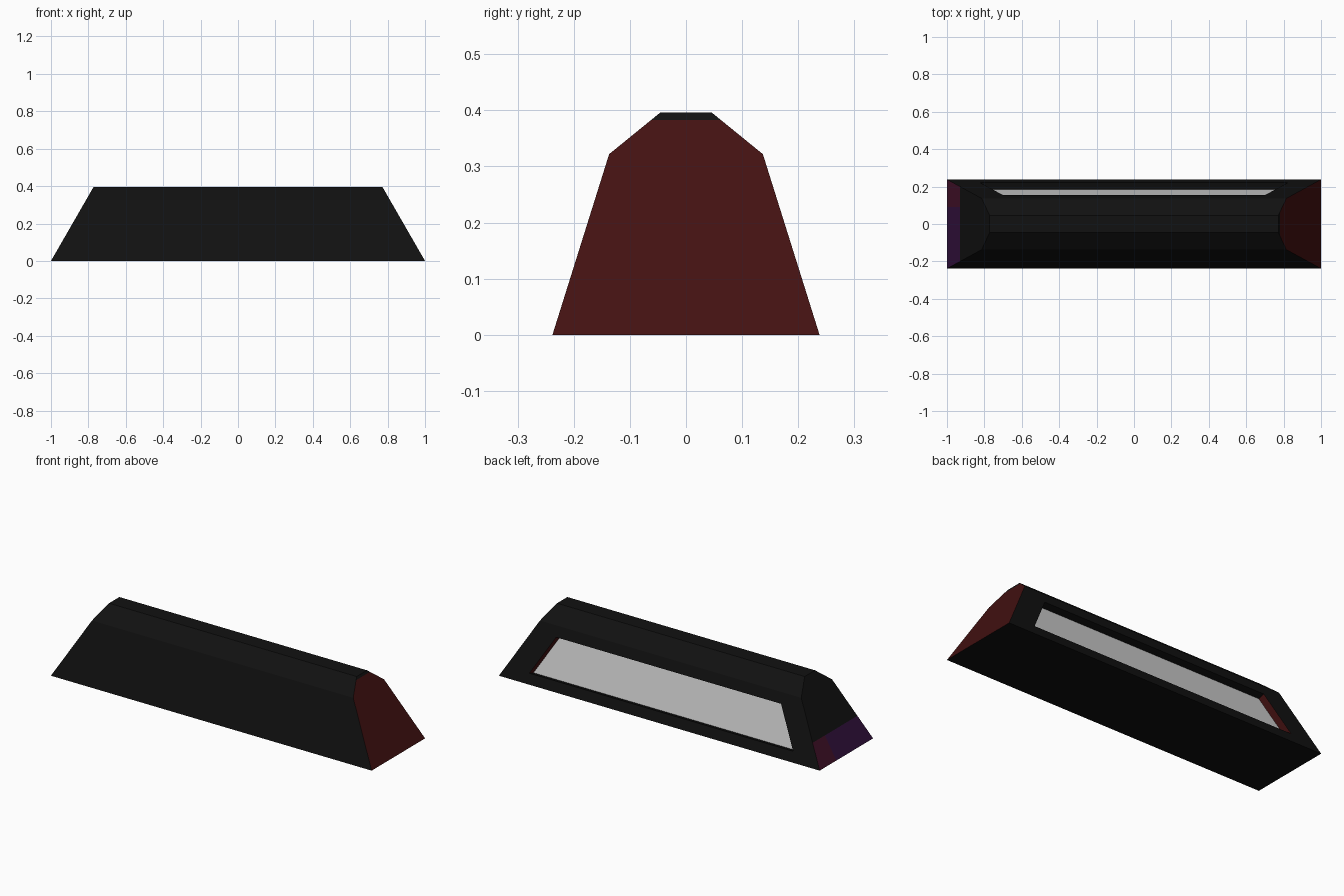
import bpy, bmesh
from mathutils import Vector

if "Cube" in bpy.data.objects:
    bpy.data.objects.remove(bpy.data.objects["Cube"])

# Flat colours
COLOURS = [("black", (0.0056, 0.0056, 0.0056)),
           ("dark_red", (0.056, 0.0056, 0.0056)),
           ("dark_purple", (0.033, 0.0056, 0.047)),
           ("dark_maroon", (0.056, 0.0056, 0.022)),
           ("light_grey", (0.60, 0.60, 0.60))]
BLACK, RED, PURPLE, MAROON, GREY = range(5)

SLOPE = 0.228 / 0.396          # lean of both ends
half_profile = [(0.238, 0.0), (0.137, 0.322), (0.046, 0.396)]
profile = [(-y, z) for y, z in half_profile] + half_profile[::-1]

bm = bmesh.new()


def end_x(z):
    return 1 - SLOPE * z


# Faceted bar with leaning ends
left = [bm.verts.new((-end_x(z), y, z)) for y, z in profile]
right = [bm.verts.new((end_x(z), y, z)) for y, z in profile]
n = len(profile)
left_end = bm.faces.new(left)
right_end = bm.faces.new(right[::-1])
for i in range(n):
    j = (i + 1) % n
    if i != n - 2:             # the back slope is built with its recess below
        bm.faces.new((left[i], right[i], right[j], left[j]))

# Back slope: frame, reveal and recessed panel
Z_LOW, Z_HIGH, DEPTH = 0.055, 0.265, 0.0385
lean = (0.238 - 0.137) / 0.322
normal = Vector((0, 1, lean)).normalized()


def on_back(side, z):
    return Vector((side * (end_x(z) - 0.146), 0.238 - lean * z, z))


corners = [on_back(-1, Z_HIGH), on_back(1, Z_HIGH), on_back(1, Z_LOW), on_back(-1, Z_LOW)]
outer = [left[n - 2], right[n - 2], right[n - 1], left[n - 1]]
rim = [bm.verts.new(c) for c in corners]
floor = [bm.verts.new(c - normal * DEPTH) for c in corners]
for i in range(4):
    j = (i + 1) % 4
    bm.faces.new((outer[i], outer[j], rim[j], rim[i]))
    wall = bm.faces.new((rim[i], rim[j], floor[j], floor[i]))
    wall.material_index = RED if i in (1, 3) else BLACK
bm.faces.new(floor).material_index = GREY
bmesh.ops.recalc_face_normals(bm, faces=bm.faces)


# Cut the ends into colour zones
def cut(faces, co, no):
    geom = set(faces)
    for f in faces:
        geom.update(f.edges)
        geom.update(f.verts)
    bmesh.ops.bisect_plane(bm, geom=list(geom), dist=1e-5, plane_co=co, plane_no=no)


def end_faces(side):
    bm.normal_update()
    return [f for f in bm.faces
            if f.normal.x * side > 0.5 and abs(f.calc_center_median().x) > 0.7
            and all(abs(v.co.x * side - end_x(v.co.z)) < 1e-3 for v in f.verts)]


STRIP_TOP, STRIP_SPLIT, RED_TOP = 0.123, 0.09, 0.383
cut(end_faces(1), (0, 0, RED_TOP), (0, 0, 1))
cut(end_faces(-1), (0, 0, STRIP_TOP), (0, 0, 1))
cut([f for f in end_faces(-1) if f.calc_center_median().z < STRIP_TOP],
    (0, STRIP_SPLIT, 0), (0, 1, 0))
for f in end_faces(1):
    if f.calc_center_median().z < RED_TOP:
        f.material_index = RED
for f in end_faces(-1):
    c = f.calc_center_median()
    if c.z < STRIP_TOP:
        f.material_index = MAROON if c.y > STRIP_SPLIT else PURPLE

mesh = bpy.data.meshes.new("faceted_bar")
bm.to_mesh(mesh)
bm.free()
for name, rgb in COLOURS:
    mat = bpy.data.materials.new(name)
    mat.diffuse_color = (*rgb, 1)
    mat.use_nodes = True
    mat.node_tree.nodes["Principled BSDF"].inputs["Base Color"].default_value = mat.diffuse_color
    mesh.materials.append(mat)
obj = bpy.data.objects.new("faceted_bar", mesh)
bpy.context.collection.objects.link(obj)
